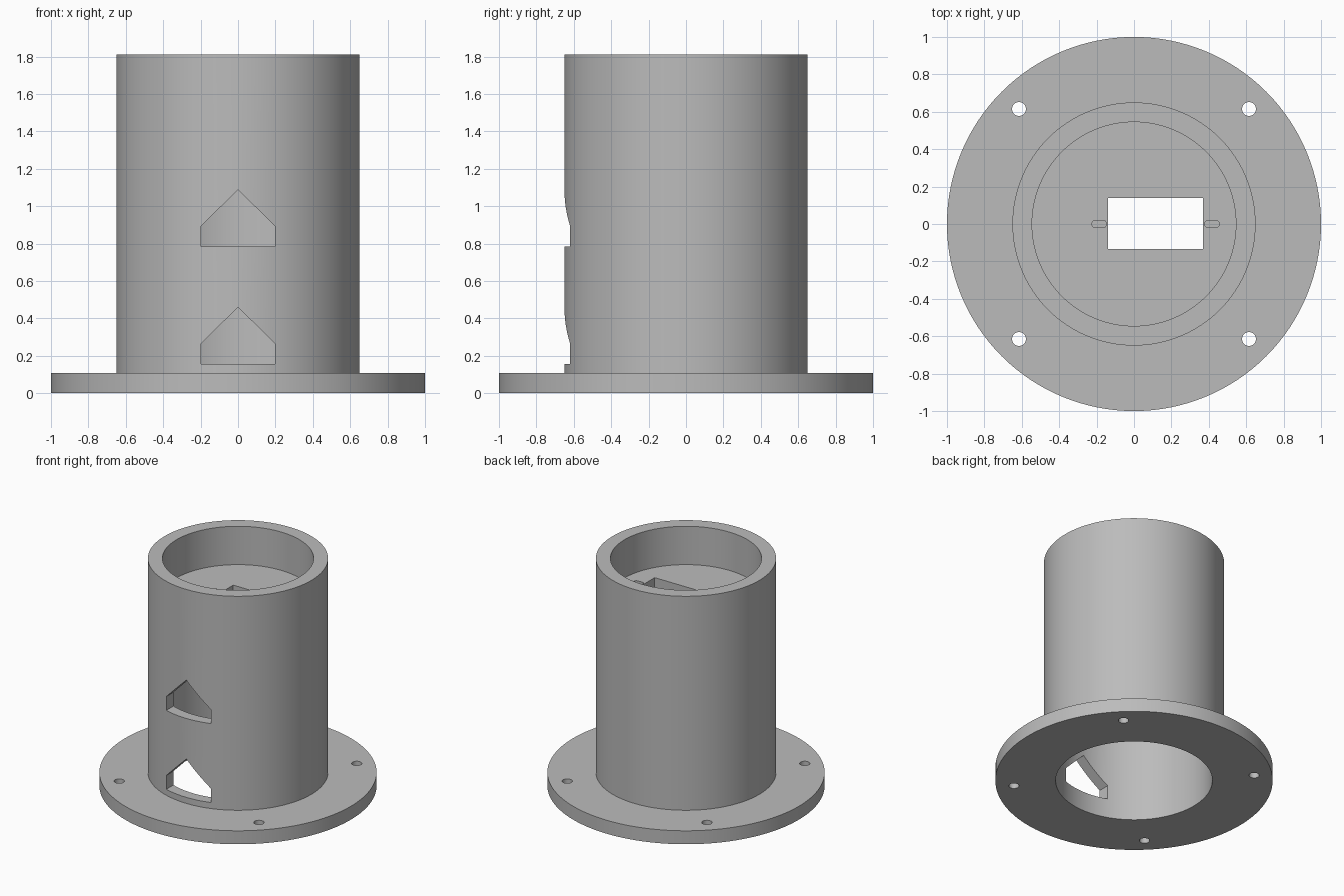
import bpy, bmesh, math
from mathutils import Vector

if "Cube" in bpy.data.objects:
    bpy.data.objects.remove(bpy.data.objects["Cube"])

grey = bpy.data.materials.new("plain grey")
grey.diffuse_color = (0.5, 0.5, 0.5, 1)
grey.use_nodes = True
grey.node_tree.nodes["Principled BSDF"].inputs["Base Color"].default_value = grey.diffuse_color


def finish(name, bm):
    bmesh.ops.recalc_face_normals(bm, faces=bm.faces)
    me = bpy.data.meshes.new(name)
    bm.to_mesh(me)
    bm.free()
    ob = bpy.data.objects.new(name, me)
    bpy.context.collection.objects.link(ob)
    me.materials.append(grey)
    return ob


def lathe(name, profile, n=128):
    """Closed (radius, z) profile turned round the z axis."""
    bm = bmesh.new()
    rings = [[bm.verts.new((r * math.cos(2 * math.pi * i / n), r * math.sin(2 * math.pi * i / n), z))
              for i in range(n)] for r, z in profile]
    for a, b in zip(rings, rings[1:] + rings[:1]):
        for i in range(n):
            j = (i + 1) % n
            bm.faces.new((a[i], a[j], b[j], b[i]))
    return finish(name, bm)


def prism(bm, points, direction):
    """Extrude a flat outline along a direction."""
    face = bm.faces.new([bm.verts.new(p) for p in points])
    geom = bmesh.ops.extrude_face_region(bm, geom=[face])["geom"]
    bmesh.ops.translate(bm, vec=Vector(direction),
                        verts=[v for v in geom if isinstance(v, bmesh.types.BMVert)])


def cut(ob, name, prisms):
    """Subtract a set of prisms from an object."""
    bm = bmesh.new()
    for points, direction in prisms:
        prism(bm, points, direction)
    cutter = finish(name, bm)
    cutter.hide_render = True
    mod = ob.modifiers.new("cut", "BOOLEAN")
    mod.object, mod.solver, mod.operation = cutter, "EXACT", "DIFFERENCE"
    bpy.context.view_layer.objects.active = ob
    bpy.ops.object.modifier_apply(modifier=mod.name)
    bpy.data.objects.remove(cutter)


def circle(x, y, z, r, n=32):
    return [(x + r * math.cos(2 * math.pi * i / n), y + r * math.sin(2 * math.pi * i / n), z)
            for i in range(n)]


def slot(x0, x1, y, z, r, n=8):
    right = [(x1 - r + r * math.sin(math.pi * i / n), y - r * math.cos(math.pi * i / n), z) for i in range(n + 1)]
    left = [(x0 + r - r * math.sin(math.pi * i / n), y + r * math.cos(math.pi * i / n), z) for i in range(n + 1)]
    return right + left


# Flanged tube with an internal shelf ring; its centre is filled by the plate below
PLATE_TOP, PLATE_LOW = 1.505, 1.375
body = lathe("flanged_tube", [(0.565, 0), (1, 0), (1, 0.107), (0.65, 0.107), (0.65, 1.81), (0.545, 1.81),
                              (0.545, PLATE_TOP), (0.1, PLATE_TOP), (0.1, PLATE_LOW), (0.565, PLATE_LOW)])

# Pointed windows in the front wall
windows = [([(-0.197, -0.8, z), (0.197, -0.8, z), (0.197, -0.8, z + 0.11),
             (0, -0.8, z + 0.305), (-0.197, -0.8, z + 0.11)], (0, 0.6, 0)) for z in (0.155, 0.783)]
# Bolt holes in the flange
bolts = [(circle(x, y, -0.1, 0.037), (0, 0, 0.3)) for x in (-0.615, 0.615) for y in (-0.615, 0.615)]
# Rectangular opening and two blind slots in the plate
opening = [([(-0.14, -0.135, 1.3), (0.37, -0.135, 1.3), (0.37, 0.14, 1.3), (-0.14, 0.14, 1.3)], (0, 0, 0.3))]
slots = [(slot(a, b, 0, PLATE_TOP - 0.05, 0.02), (0, 0, 0.2)) for a, b in ((-0.225, -0.147), (0.378, 0.457))]
cut(body, "hole_cutter", windows + bolts + opening + slots)

bpy.context.view_layer.objects.active = body
body.select_set(True)
bpy.ops.object.shade_smooth_by_angle(angle=math.radians(30))
